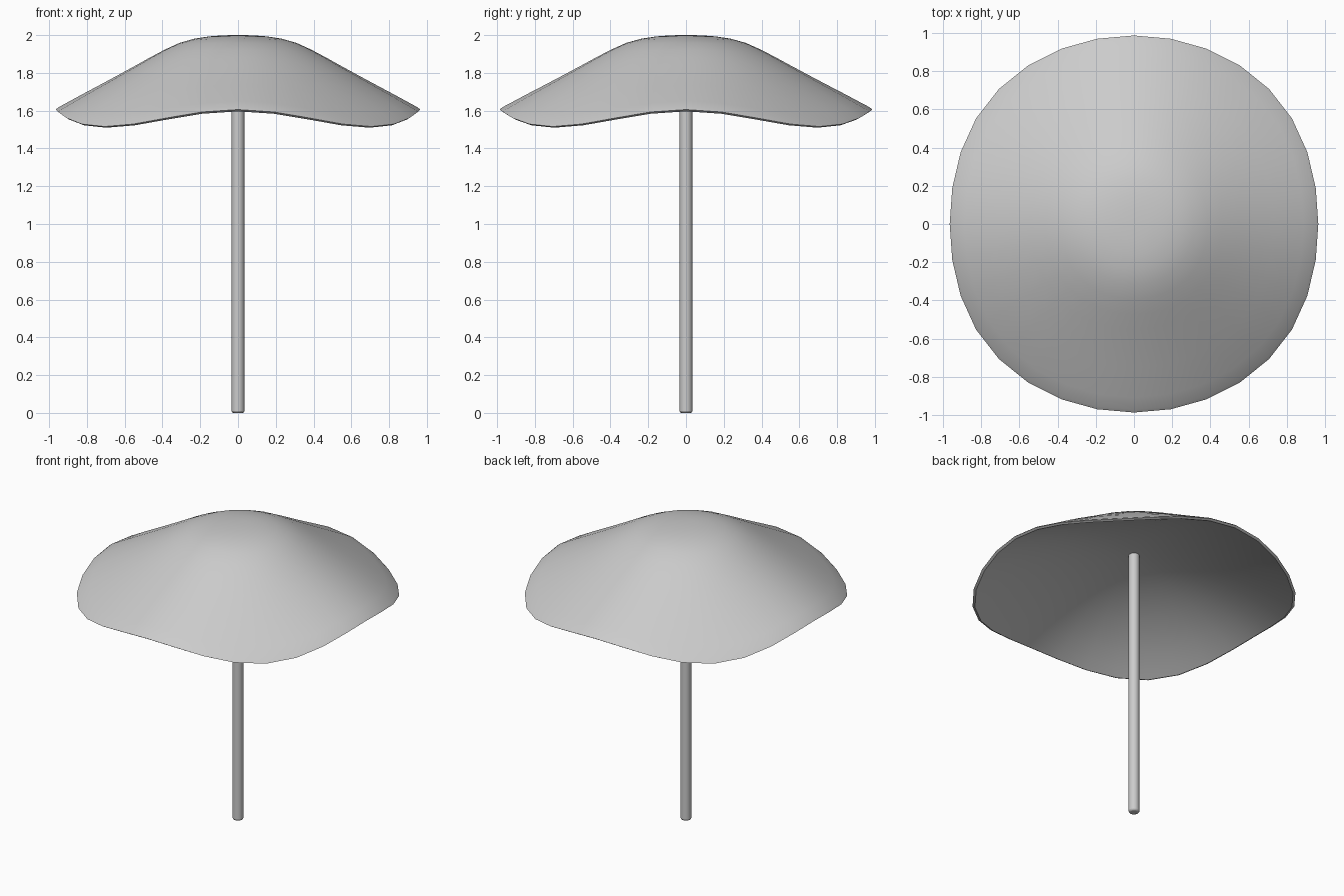
import bpy, bmesh, math

if "Cube" in bpy.data.objects:
    bpy.data.objects.remove(bpy.data.objects["Cube"])

SEGMENTS = 32
# Outer radial profile of the canopy: (fraction of rim radius, height)
OUTER = [(0.08, 1.999), (0.16, 1.993), (0.24, 1.981), (0.32, 1.959),
         (0.40, 1.924), (0.48, 1.883), (0.56, 1.840), (0.66, 1.787),
         (0.76, 1.735), (0.84, 1.694), (0.92, 1.652), (0.985, 1.618),
         (1.0, 1.606)]
# Underside: shallower dome, thick at the centre and thin at the rim
CROWN = 1.83
INNER = [(t, CROWN - (CROWN - 1.59) * t ** 1.8)
         for t in (0.985, 0.92, 0.82, 0.72, 0.6, 0.48, 0.36, 0.24, 0.12)]


def link(name, bm):
    mesh = bpy.data.meshes.new(name)
    bm.to_mesh(mesh)
    bm.free()
    obj = bpy.data.objects.new(name, mesh)
    bpy.context.collection.objects.link(obj)
    return obj


def shade(obj, degrees):
    bpy.ops.object.select_all(action='DESELECT')
    obj.select_set(True)
    bpy.context.view_layer.objects.active = obj
    bpy.ops.object.shade_smooth_by_angle(angle=math.radians(degrees))


def canopy_point(t, z, a):
    # rim is pulled in on the axes and droops on the diagonals
    pull = 0.035 if abs(math.cos(a)) > abs(math.sin(a)) else 0.013
    r = t * (1 - pull * math.cos(2 * a) ** 2)
    droop = 0.09 * math.sin(2 * a) ** 2 * t ** 2.6
    return r * math.cos(a), r * math.sin(a), z - droop


# Canopy: closed drooping dome
bm = bmesh.new()
top = bm.verts.new((0, 0, 2.0))
bottom = bm.verts.new((0, 0, CROWN))
rings = [[bm.verts.new(canopy_point(t, z, math.tau * i / SEGMENTS))
          for i in range(SEGMENTS)] for t, z in OUTER + INNER]
for i in range(SEGMENTS):
    j = (i + 1) % SEGMENTS
    bm.faces.new((top, rings[0][i], rings[0][j]))
    bm.faces.new((bottom, rings[-1][j], rings[-1][i]))
    for a, b in zip(rings, rings[1:]):
        bm.faces.new((a[i], b[i], b[j], a[j]))
canopy = link("canopy", bm)
shade(canopy, 50)

# Pole: slim cylinder with rounded ends, set into the underside
bm = bmesh.new()
bmesh.ops.create_cone(bm, cap_ends=True, segments=16, radius1=0.034,
                      radius2=0.034, depth=1.85)
bmesh.ops.translate(bm, verts=bm.verts, vec=(0, 0, 0.925))
pole = link("pole", bm)
edge = pole.modifiers.new("rounded_ends", 'BEVEL')
edge.width = 0.01
edge.segments = 2
edge.limit_method = 'ANGLE'
edge.angle_limit = math.radians(40)
shade(pole, 50)
